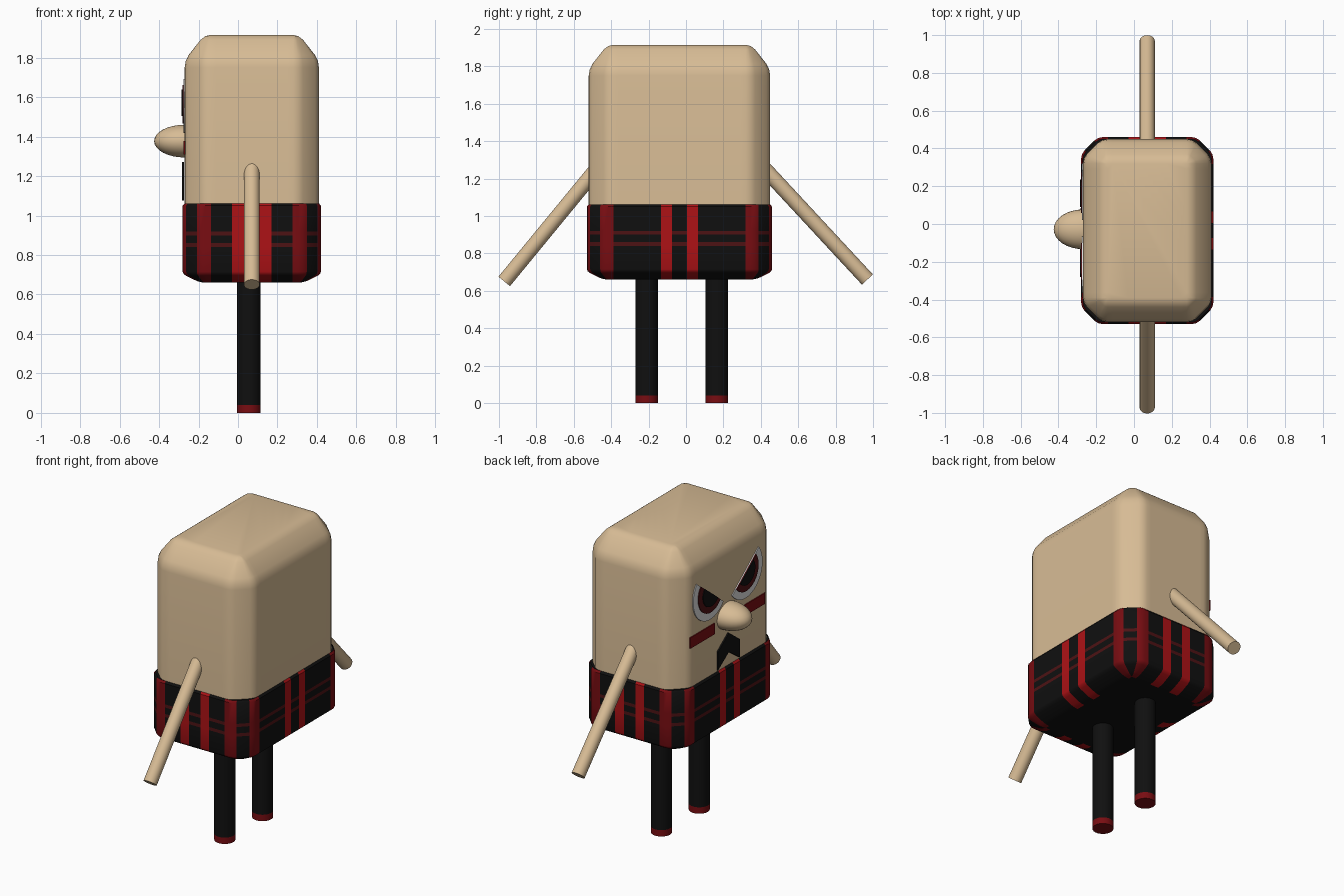
import bpy, bmesh, math
from mathutils import Vector, Matrix

if "Cube" in bpy.data.objects:
    bpy.data.objects.remove(bpy.data.objects["Cube"])


def material(name, rgb):
    m = bpy.data.materials.new(name)
    m.use_nodes = True
    m.diffuse_color = (*rgb, 1)
    m.node_tree.nodes["Principled BSDF"].inputs["Base Color"].default_value = (*rgb, 1)
    return m


SKIN = material("tan skin", (0.68, 0.50, 0.30))
BLACK = material("black", (0.005, 0.005, 0.005))
RED = material("red", (0.42, 0.006, 0.008))
DEEP = material("deep red", (0.19, 0.004, 0.006))
LINE = material("dark line red", (0.075, 0.006, 0.007))
WHITE = material("eye white", (0.72, 0.72, 0.72))
CX, CY, FACE_Y = 0.07, -0.035, -0.022   # body centre and face middle
FACE_X = -0.27                          # plane of the face


def finish(name, bm, mats):
    bmesh.ops.remove_doubles(bm, verts=bm.verts, dist=1e-5)
    bmesh.ops.recalc_face_normals(bm, faces=bm.faces)
    mesh = bpy.data.meshes.new(name)
    bm.to_mesh(mesh)
    bm.free()
    for m in mats:
        mesh.materials.append(m)
    mesh.shade_smooth()
    mesh.set_sharp_from_angle(angle=math.radians(38))
    ob = bpy.data.objects.new(name, mesh)
    bpy.context.collection.objects.link(ob)
    return ob


# Softened chamfer: fractions of the corner size along both directions
CHAMFER = [(0, 1), (.04, .8), (.15, .62), (.62, .15), (.8, .04), (1, 0)]


def outline(hx, hy, corner, inset):
    """Chamfered rectangle with extra points where stripes begin and end."""
    x, y, c = hx - inset, hy - inset, corner - inset
    ex, ey = hx - corner - 0.028, hy - corner - 0.028
    quarter = [(x, t) for t in (.04, .10, ey)]
    quarter += [(x - c * u, y - c * v) for u, v in CHAMFER]
    quarter += [(t, y) for t in (ex, .10, .04)]
    back = quarter[::-1]
    return (quarter + [(-a, b) for a, b in back]
            + [(-a, -b) for a, b in quarter] + [(a, -b) for a, b in back])


def loft(name, hx, hy, corner, levels, mats, rule):
    """Stack outlines given as (z, inset); rule picks the colour of each face."""
    bm = bmesh.new()
    rings = [[bm.verts.new((CX + a, CY + b, z)) for a, b in outline(hx, hy, corner, d)]
             for z, d in levels]
    n = len(rings[0])
    for k in range(len(rings) - 1):
        for i in range(n):
            j = (i + 1) % n
            f = bm.faces.new((rings[k][i], rings[k][j], rings[k + 1][j], rings[k + 1][i]))
            f.material_index = rule(i, (levels[k][0] + levels[k + 1][0]) / 2)
    bm.faces.new(rings[0])
    bm.faces.new(rings[-1])
    return finish(name, bm, mats)


# Body block with softened top edges
BODY_C = 0.13
body_levels = [(0.75, 0)] + [(1.915 - 0.165 * v, BODY_C * u) for u, v in CHAMFER]
loft("body", 0.34, 0.485, BODY_C, body_levels, [SKIN], lambda i, z: 0)

# Plaid skirt: upright stripes by segment, thin lines by height
SKIRT_C = 0.115
PLAID = "rbdddbdddbrb"


def plaid(i, z):
    stripe = PLAID[i % len(PLAID)]
    if stripe != "b":
        return 1 if stripe == "r" else 2
    return 3 if .90 < z < .92 or .84 < z < .86 else 0


skirt_levels = [(0.66 + 0.055 * v, SKIRT_C * u) for u, v in reversed(CHAMFER)]
skirt_levels += [(z, 0) for z in (.84, .86, .90, .92, 1.05)] + [(1.062, .01)]
loft("skirt", 0.35, 0.495, SKIRT_C, skirt_levels, [BLACK, RED, DEEP, LINE], plaid)


# Round rods for the limbs
def rod(name, start, end, radius, mat):
    a, b = Vector(start), Vector(end)
    bm = bmesh.new()
    turn = (b - a).to_track_quat("Z", "Y").to_matrix().to_4x4()
    bmesh.ops.create_cone(bm, cap_ends=True, segments=32, radius1=radius, radius2=radius,
                          depth=(b - a).length, matrix=Matrix.Translation((a + b) / 2) @ turn)
    return finish(name, bm, [mat])


for side, y in (("right", -0.21), ("left", 0.165)):
    rod(side + "_leg", (.055, y, .04), (.055, y, .72), .06, BLACK)
    rod(side + "_foot", (.055, y, 0), (.055, y, .04), .06, DEEP)
rod("left_arm", (CX, .39, 1.285), (CX, .97, .66), .04, SKIN)
rod("right_arm", (CX, -.46, 1.273), (CX, -.972, .65), .04, SKIN)

# Nose
bm = bmesh.new()
bmesh.ops.create_uvsphere(bm, u_segments=32, v_segments=16, radius=1,
                          matrix=Matrix.Translation((FACE_X, -.028, 1.377))
                          @ Matrix.Diagonal((.155, .105, .083, 1)))
finish("nose", bm, [SKIN])


# Thin plates on the face, given as (sideways, height) points
def plate(name, points, base, depth, mat, side=1):
    bm = bmesh.new()
    f = bm.faces.new([bm.verts.new((FACE_X - base, FACE_Y + side * a, z)) for a, z in points])
    made = bmesh.ops.extrude_face_region(bm, geom=[f])["geom"]
    verts = [g for g in made if isinstance(g, bmesh.types.BMVert)]
    bmesh.ops.translate(bm, verts=verts, vec=(-depth, 0, 0))
    return finish(name, bm, [mat])


def half_disc(radius, tilt=math.radians(38), steps=24):
    angles = [tilt - math.pi * k / steps for k in range(steps + 1)]
    return [(.176 + radius * math.cos(t), 1.587 + radius * math.sin(t)) for t in angles]


for name, s in (("upper", 1), ("lower", -1)):
    side = "left" if s > 0 else "right"
    plate(side + "_eye_white", half_disc(.168), -.001, .007, WHITE, s)
    plate(side + "_iris", half_disc(.122), .006, .005, LINE, s)
    plate(side + "_pupil", half_disc(.082), .011, .005, BLACK, s)
    plate(side + "_cheek_bar", [(.13, 1.31), (.37, 1.31), (.37, 1.378), (.13, 1.378)],
          -.001, .007, DEEP, s)

# Frowning mouth
half = [(0, 1.27), (.108, 1.19), (.108, 1.075)]
plate("mouth", half + [(0, 1.15)] + [(-a, z) for a, z in half[:0:-1]], .004, .009, BLACK)
